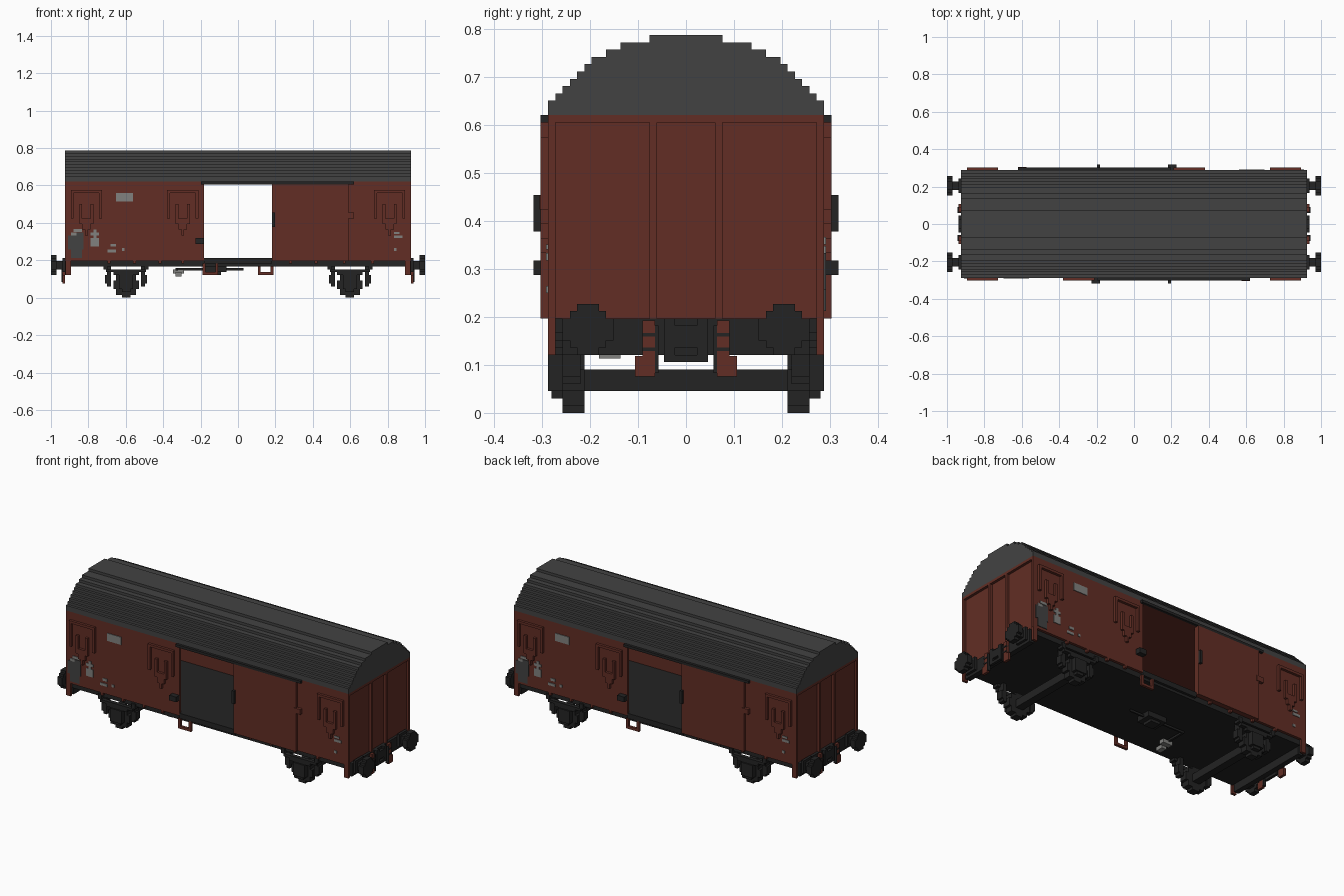
import bpy, bmesh, math
from mathutils import Matrix, Vector

cube = bpy.data.objects.get("Cube")
if cube:
    bpy.data.objects.remove(cube, do_unlink=True)

U = 2 / 132  # one block of the grid; all sizes below are in blocks


def material(name, rgb):
    m = bpy.data.materials.new(name)
    m.use_nodes = True
    m.diffuse_color = (*rgb, 1)
    bsdf = next(n for n in m.node_tree.nodes if n.type == 'BSDF_PRINCIPLED')
    bsdf.inputs["Base Color"].default_value = (*rgb, 1)
    bsdf.inputs["Roughness"].default_value = 0.8
    return m


RED = material("rust red", (0.122, 0.027, 0.018))
ROOF = material("roof grey", (0.055, 0.055, 0.055))
BLACK = material("iron black", (0.017, 0.017, 0.017))
PALE = material("marking grey", (0.22, 0.22, 0.21))

TURN = Matrix.Rotation(math.pi, 4, 'Z')
FLIP_Y = Matrix.Diagonal((1, -1, 1, 1))


def part(name, mat, boxes, copies=(Matrix(),)):
    """One object made of boxes (x0, x1, y0, y1, z0, z1), repeated by each matrix."""
    bm = bmesh.new()
    for tf in copies:
        for x0, x1, y0, y1, z0, z1 in boxes:
            c = Vector((x0 + x1, y0 + y1, z0 + z1)) * U / 2
            size = Matrix.Diagonal(((x1 - x0) * U, (y1 - y0) * U, (z1 - z0) * U, 1))
            bmesh.ops.create_cube(bm, size=1, matrix=tf @ Matrix.Translation(c) @ size)
    bmesh.ops.recalc_face_normals(bm, faces=bm.faces)
    me = bpy.data.meshes.new(name)
    bm.to_mesh(me)
    bm.free()
    me.materials.append(mat)
    ob = bpy.data.objects.new(name, me)
    bpy.context.collection.objects.link(ob)
    return ob


BOTH = (Matrix(), TURN)                           # front and back, or both ends
FOUR = (Matrix(), TURN, FLIP_Y, TURN @ FLIP_Y)    # all four corners

# Stepped barrel roof: (half width, top height) of each step
steps = [(19, 43), (18, 44), (17, 45), (16, 46), (15, 47),
         (14, 48), (13, 49), (11, 50), (9, 51), (5, 52)]
profile = [(-19, 41)]
for i, (w, z) in enumerate(steps):
    low = 41 if i == 0 else steps[i - 1][1]
    profile += [(-w, low), (-w, z)] if i else [(-w, z)]
profile += [(-y, z) for y, z in reversed(profile)]
bm = bmesh.new()
face = bm.faces.new([bm.verts.new((-61 * U, y * U, z * U)) for y, z in profile])
ext = bmesh.ops.extrude_face_region(bm, geom=[face])
bmesh.ops.translate(bm, vec=(122 * U, 0, 0),
                    verts=[v for v in ext["geom"] if isinstance(v, bmesh.types.BMVert)])
bmesh.ops.recalc_face_normals(bm, faces=bm.faces)
me = bpy.data.meshes.new("roof")
bm.to_mesh(me)
bm.free()
me.materials.append(ROOF)
bpy.context.collection.objects.link(bpy.data.objects.new("roof", me))

# Body shell with a doorway in each side
part("side_walls", RED, [(-60, -12, -19, -18, 13, 41), (12, 60, -19, -18, 13, 41)], BOTH)
part("end_walls", RED, [(59, 60, -18, 18, 13, 41)], BOTH)
part("ceiling", RED, [(-59, 59, -18, 18, 40, 40.95)])
part("door_lintels", RED, [(-12, 12, -19, -18, 40, 41)], BOTH)
part("end_frames", RED, [
    (60, 61, -19, -18, 13, 41), (60, 61, 18, 19, 13, 41), (60, 61, -18, 18, 40, 41),
    (60, 61, -5, -4, 13, 40), (60, 61, 4, 5, 13, 40)], BOTH)
part("corner_steps", RED, [(59, 60.9, -19, -18, 8, 13)], FOUR)

# Sliding doors with rail and latches
part("sliding_doors", RED, [(12, 39, -20, -19, 13, 40)], BOTH)
part("door_stops", RED, [(38, 41, -20.2, -19, 28, 30)], BOTH)
part("door_rails", BLACK, [(-13, 41, -20, -19, 40, 41)], BOTH)
part("door_latches", BLACK, [(12, 13, -21, -20, 25, 30),
                             (-15, -12, -21, -19, 19, 21)], BOTH)


# Raised vent frames: a thin hood with a stepped funnel beneath
def vent(x):
    return [(x - 5.5, x + 5.5, -20, -19, 37, 38),
            (x - 5.5, x - 4.5, -20, -19, 28, 37), (x + 4.5, x + 5.5, -20, -19, 28, 37),
            (x - 2.5, x - 1.5, -20, -19, 28, 33), (x + 1.5, x + 2.5, -20, -19, 28, 33),
            (x - 2.5, x + 2.5, -20, -19, 26, 28), (x - 1.5, x + 1.5, -20, -19, 24, 26),
            (x - 0.5, x + 0.5, -20, -19, 22, 24)]


part("vent_frames", RED, vent(-53.5) + vent(-19.5) + vent(53.5), BOTH)


# Painted markings as thin plates
def plate(x0, x1, z0, z1):
    return (x0, x1, -19.25, -19, z0, z1)


part("markings", PALE, [
    plate(-43, -37, 34, 37),
    plate(-52, -49, 18, 21), plate(-51, -50, 21, 24), plate(-52, -49, 22, 23),
    plate(-46, -43, 16, 17), plate(-45, -43, 18, 19), plate(-41, -40, 16.5, 17.5),
    plate(-59, -57, 22, 23), plate(-58, -55, 23.2, 24.2),
    plate(55, 58, 21, 22), plate(55, 57, 22.5, 23.2), plate(55, 56, 16.5, 17.5)], BOTH)
part("dark_panels", ROOF, [plate(-59, -55, 14, 17), plate(-60, -54.5, 17, 22),
                           plate(-57, -54.5, 22, 23)], BOTH)

# Underframe
part("floor", BLACK, [(-59, 59, -18, 18, 11, 13), (-59, 59, -17.9, 17.9, 13, 13.8)])
part("door_sills", BLACK, [(-12, 12, -19, -17.9, 12, 14)], BOTH)
part("end_beams", BLACK, [(59, 61, -17, 17, 8, 13)], BOTH)
part("side_brackets", RED, [(x, x + 1, -19, -18, 12, 13)
                            for x in (-46, -37, -28, -20, 18, 27, 37, 47)], BOTH)
part("door_steps", RED, [(-12.5, -11.5, -19, -18, 8, 12), (-8, -7, -19, -18, 8, 12),
                         (-11.5, -8, -19, -18, 8, 9)], BOTH)
part("brake_cylinder", BLACK, [(-12, -4, -3, 3, 9, 11), (-10, -6, -2, 2, 8, 9)])
part("brake_rods", BLACK, [(-22, 2, 0, 0.6, 9.6, 10.4), (-22, -21.2, -12, 0, 9.6, 10.4)])
part("brake_valve", PALE, [(-23, -19, -9, -7, 8.5, 10), (-22, -20, -12, -9, 7.5, 9)])


# Stack of one-block rows forming a stepped disc
def disc_rows(halves, z0):
    return [(h, z0 + i, z0 + i + 1) for i, h in enumerate(halves)]


# Wheelsets
AX = 39.5
part("wheels", BLACK, [(AX - h, AX + h, -17, -14, a, b) for h, a, b in
                       disc_rows((1.5, 3.5, 3.5, 4.5, 4.5, 4.5, 3.5, 3.5, 1.5), 0)], FOUR)
part("axles", BLACK, [(AX - 1.5, AX + 1.5, -14, 14, 3, 6)], BOTH)
part("axle_boxes", BLACK, [(AX - 2.5, AX + 2.5, -19, -17, 3, 8),
                           (AX - 1.5, AX + 1.5, -18.5, -17, 2, 3)], FOUR)
part("leaf_springs", BLACK, [(AX - 4.5, AX + 4.5, -18.5, -17, 8, 9),
                             (AX - 7, AX + 7, -18.5, -17, 9, 10),
                             (AX - 8, AX - 6.5, -18.5, -16, 10, 12),
                             (AX + 6.5, AX + 8, -18.5, -16, 10, 12)], FOUR)
part("brake_shoes", BLACK, [b for s in (-1, 1) for b in (
    (AX + s * 6 - 0.7, AX + s * 6 + 0.7, -17, -14.5, 4, 11),
    (AX + s * 7 - 0.4, AX + s * 7 + 0.4, -17, -14.5, 5, 8))], FOUR)

# Buffers
part("buffer_heads", BLACK, [(64, 66, 13.5 - h, 13.5 + h, a, b) for h, a, b in
                             disc_rows((1.5, 2.5, 3.5, 3.5, 3.5, 2.5, 1.5), 8)], FOUR)
part("buffer_shafts", BLACK, [(61, 64, 12, 15, 10, 13), (61, 62, 11, 16, 9, 14)], FOUR)

# Coupling hook and brake hoses
part("coupling_hooks", BLACK, [(61, 62, -3, -1.5, 7, 13), (61, 62, 1.5, 3, 7, 13),
                               (61, 62, -1.5, 1.5, 9, 12), (61, 62, -1.5, 1.5, 7, 8)], BOTH)
part("brake_hoses", RED, [(61, 62, 4.3, 6, 5, 12.7), (61, 62, 6, 7, 5, 7.8)], FOUR)
part("hose_valves", BLACK, [(61, 62.2, 3.8, 4.3, 5.5, 12), (61, 62.2, 4.3, 6, 8.5, 9),
                            (61, 62.2, 4.3, 6, 10.5, 11)], FOUR)
